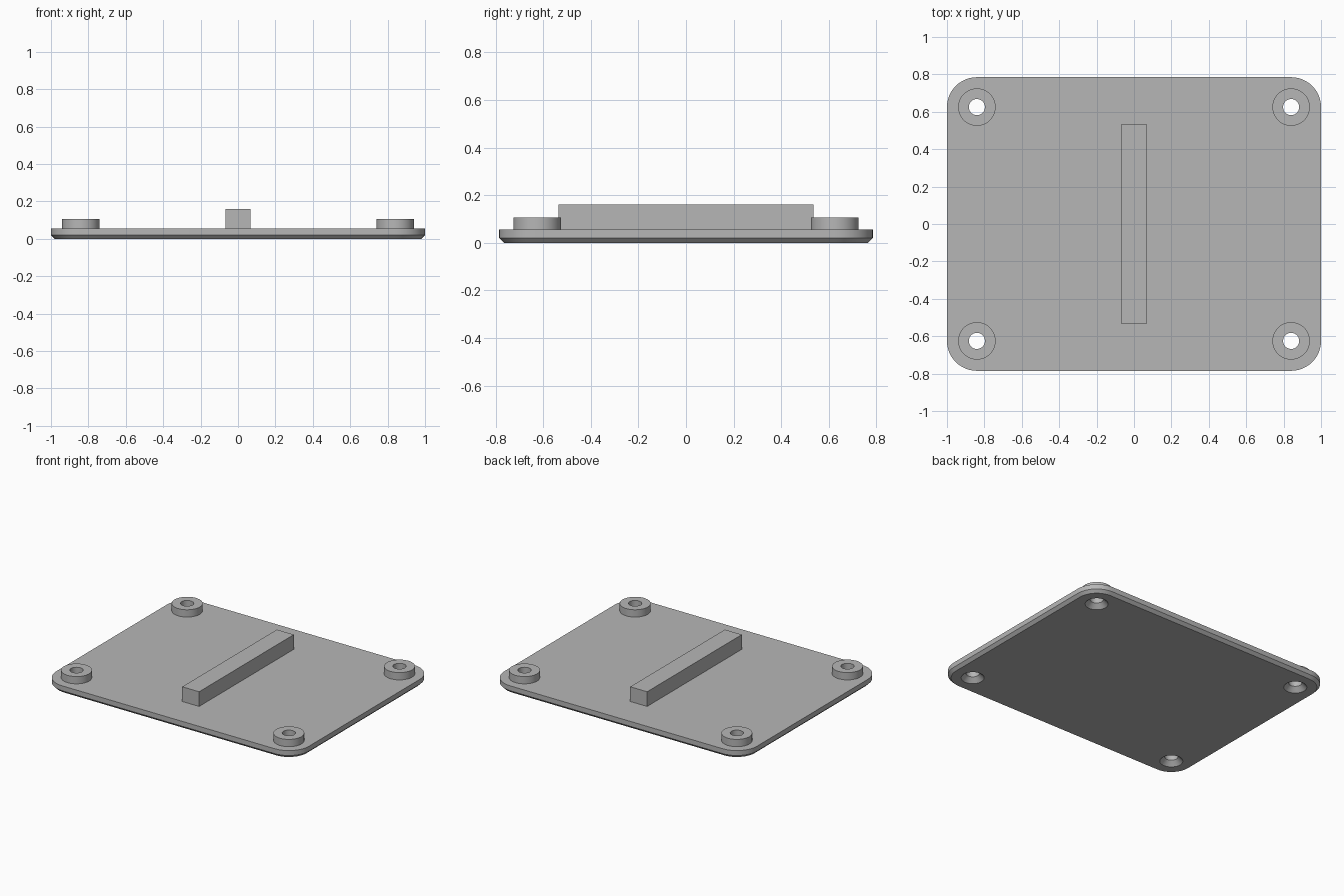
import bpy, bmesh, math

if "Cube" in bpy.data.objects:
    bpy.data.objects.remove(bpy.data.objects["Cube"])

PLATE_TOP, BOSS_TOP, BAR_TOP = 0.055, 0.107, 0.16
HALF_X, HALF_Y, CORNER, CHAMFER = 1.0, 0.785, 0.16, 0.02
HOLE_R, SINK_R, SINK_DEPTH, BOSS_R = 0.043, 0.075, 0.032, 0.1
CENTRES = [(sx * 0.84, sy * 0.625) for sx in (-1, 1) for sy in (-1, 1)]
SEGMENTS = 48

grey = bpy.data.materials.new("grey")
grey.diffuse_color = (0.47, 0.47, 0.47, 1)
grey.use_nodes = True
grey.node_tree.nodes["Principled BSDF"].inputs["Base Color"].default_value = grey.diffuse_color


def finish(name, bm):
    bmesh.ops.recalc_face_normals(bm, faces=bm.faces[:])
    mesh = bpy.data.meshes.new(name)
    bm.to_mesh(mesh)
    bm.free()
    mesh.materials.append(grey)
    ob = bpy.data.objects.new(name, mesh)
    bpy.context.collection.objects.link(ob)
    return ob


def smooth(ob):
    bpy.ops.object.select_all(action='DESELECT')
    ob.select_set(True)
    bpy.context.view_layer.objects.active = ob
    bpy.ops.object.shade_smooth_by_angle(angle=math.radians(30))


def loft(bm, loops, closed=False):
    """Skin matching point loops; cap the ends, or join last to first."""
    rings = [[bm.verts.new(p) for p in loop] for loop in loops]
    pairs = list(zip(rings, rings[1:]))
    if closed:
        pairs.append((rings[-1], rings[0]))
    for a, b in pairs:
        for i in range(len(a)):
            j = (i + 1) % len(a)
            bm.faces.new((a[i], a[j], b[j], b[i]))
    if not closed:
        bm.faces.new(rings[0][::-1])
        bm.faces.new(rings[-1])


def circle(x, y, r, z):
    return [(x + r * math.cos(t), y + r * math.sin(t), z)
            for t in (2 * math.pi * i / SEGMENTS for i in range(SEGMENTS))]


def rounded_rect(inset, z, steps=12):
    points = []
    for k, (sx, sy) in enumerate([(1, 1), (-1, 1), (-1, -1), (1, -1)]):
        for i in range(steps + 1):
            t = math.pi / 2 * (k + i / steps)
            r = CORNER - inset
            points.append((sx * (HALF_X - CORNER) + r * math.cos(t),
                           sy * (HALF_Y - CORNER) + r * math.sin(t), z))
    return points


# Plate with rounded corners and a chamfered underside
bm = bmesh.new()
loft(bm, [rounded_rect(CHAMFER, 0), rounded_rect(0, CHAMFER),
          rounded_rect(0, PLATE_TOP)])
plate = finish("plate", bm)

# Countersunk screw holes, cut from below
bm = bmesh.new()
for x, y in CENTRES:
    loft(bm, [circle(x, y, SINK_R + 0.02, -0.02),
              circle(x, y, HOLE_R, SINK_DEPTH),
              circle(x, y, HOLE_R, 0.2)])
cutter = finish("hole_cutter", bm)
cutter.hide_render = True
cut = plate.modifiers.new("holes", 'BOOLEAN')
cut.operation = 'DIFFERENCE'
cut.solver = 'EXACT'
cut.object = cutter
bpy.context.view_layer.objects.active = plate
bpy.ops.object.modifier_apply(modifier=cut.name)
bpy.data.objects.remove(cutter)
smooth(plate)

# Ring-shaped bosses around the holes
for n, (x, y) in enumerate(CENTRES):
    bm = bmesh.new()
    loft(bm, [circle(x, y, BOSS_R, PLATE_TOP), circle(x, y, BOSS_R, BOSS_TOP),
              circle(x, y, HOLE_R, BOSS_TOP), circle(x, y, HOLE_R, PLATE_TOP)],
         closed=True)
    smooth(finish(f"boss_{n + 1}", bm))

# Raised centre bar
bm = bmesh.new()
loft(bm, [[(sx * 0.067, sy * 0.535, z)
           for sx, sy in [(1, 1), (-1, 1), (-1, -1), (1, -1)]]
          for z in (PLATE_TOP, BAR_TOP)])
finish("centre_bar", bm)
